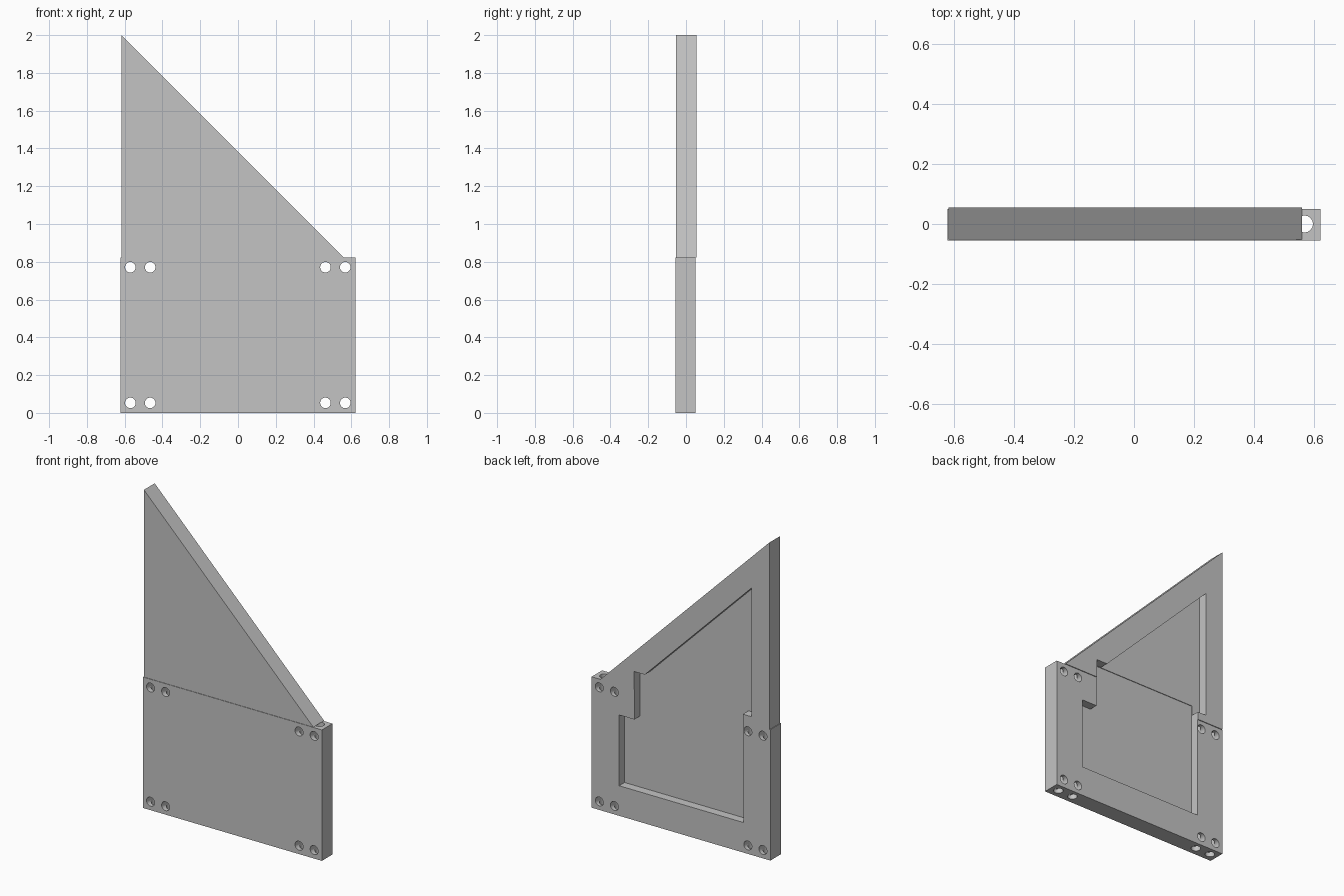
import bpy, bmesh
from mathutils import Matrix

cube = bpy.data.objects.get("Cube")
if cube:
    bpy.data.objects.remove(cube, do_unlink=True)

COLOUR = (0.55, 0.55, 0.55, 1)
grey = bpy.data.materials.new("light_grey")
grey.use_nodes = True
grey.diffuse_color = COLOUR
grey.node_tree.nodes["Principled BSDF"].inputs["Base Color"].default_value = COLOUR


def finish(bm, name):
    bmesh.ops.recalc_face_normals(bm, faces=bm.faces)
    mesh = bpy.data.meshes.new(name)
    bm.to_mesh(mesh)
    bm.free()
    mesh.materials.append(grey)
    obj = bpy.data.objects.new(name, mesh)
    bpy.context.collection.objects.link(obj)
    return obj


def prism(name, profile, front, back):
    """Extrude an (x, z) profile along y."""
    bm = bmesh.new()
    face = bm.faces.new([bm.verts.new((x, front, z)) for x, z in profile])
    moved = bmesh.ops.extrude_face_region(bm, geom=[face])["geom"]
    verts = [v for v in moved if isinstance(v, bmesh.types.BMVert)]
    bmesh.ops.translate(bm, verts=verts, vec=(0, back - front, 0))
    return finish(bm, name)


def drill(x, z, length, sideways):
    bm = bmesh.new()
    turn = Matrix.Rotation(1.5707963, 4, "X") if sideways else Matrix()
    bmesh.ops.create_cone(bm, cap_ends=True, segments=32, radius1=HOLE, radius2=HOLE,
                          depth=length, matrix=Matrix.Translation((x, 0, z)) @ turn)
    return finish(bm, "hole_cutter")


def carve(obj, cutters):
    for cutter in cutters:
        cutter.hide_render = True
        mod = obj.modifiers.new("cut", "BOOLEAN")
        mod.operation, mod.solver, mod.object = "DIFFERENCE", "EXACT", cutter
    bpy.context.view_layer.update()
    result = obj.evaluated_get(bpy.context.evaluated_depsgraph_get())
    mesh = bpy.data.meshes.new_from_object(result)
    obj.modifiers.clear()
    obj.data = mesh
    for cutter in cutters:
        bpy.data.objects.remove(cutter, do_unlink=True)


HOLE = 0.028
SEAM = 0.823
HOLE_X = (-0.57, -0.465, 0.463, 0.568)

# Lower plate with its rear recess, bolt holes and vertical rod holes
lower = prism("lower_plate", [(-0.622, 0), (0.622, 0), (0.622, SEAM), (-0.622, SEAM)], -0.055, 0.05)
cuts = [prism("recess_cutter", [(-0.434, 0.189), (0.43, 0.189), (0.43, 0.634), (0.324, 0.634),
                                (0.324, 0.9), (-0.434, 0.9)], -0.004, 0.2)]
for x in HOLE_X:
    cuts += [drill(x, z, 0.5, True) for z in (0.053, 0.771)]
    cuts.append(drill(x, 0.4, 1.2, False))
carve(lower, cuts)

# Upper triangular plate with a matching open recess
upper = prism("upper_plate", [(-0.618, SEAM), (0.56, SEAM), (-0.618, 2)], -0.052, 0.055)
opening = prism("upper_recess_cutter", [(-0.434, 0.7), (0.324, 0.7), (0.324, 0.938), (0.248, 0.938),
                                        (-0.493, 1.68), (-0.493, 0.872), (-0.434, 0.872)], 0, 0.2)
step = prism("joint_cutter", [(-0.434, 0.7), (0.324, 0.7), (0.324, 0.936), (-0.434, 0.936)], -0.004, 0.2)
carve(upper, [opening, step])

# Smooth the bores while keeping edges sharp
bpy.ops.object.select_all(action="DESELECT")
for obj in (lower, upper):
    obj.select_set(True)
bpy.context.view_layer.objects.active = lower
bpy.ops.object.shade_smooth_by_angle(angle=0.5)
